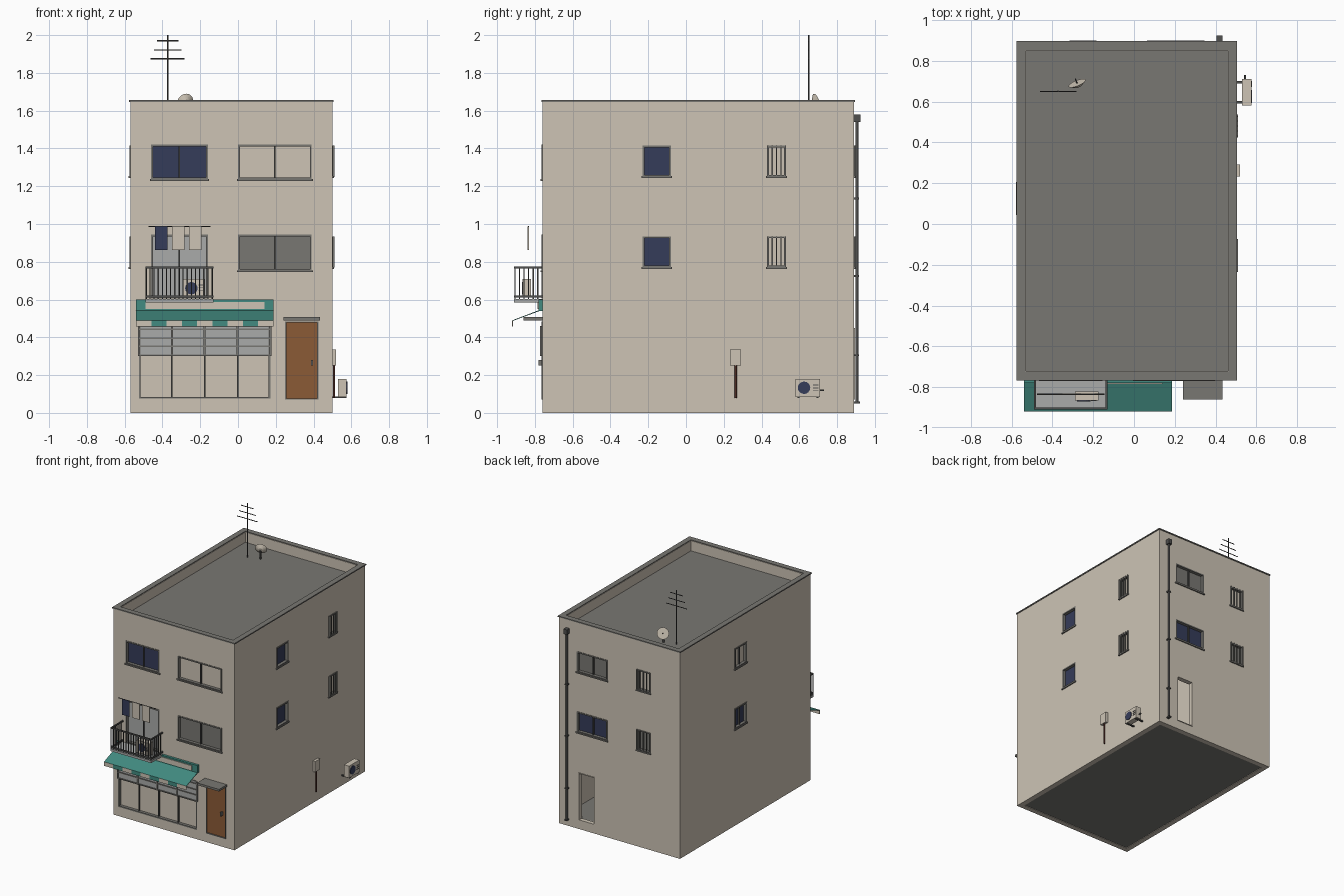
import bpy, bmesh, math
from mathutils import Matrix, Vector

cube = bpy.data.objects.get("Cube")
if cube:
    bpy.data.objects.remove(cube, do_unlink=True)


def material(name, *rgb):
    m = bpy.data.materials.new(name)
    m.use_nodes = True
    m.diffuse_color = (*rgb, 1)
    m.node_tree.nodes["Principled BSDF"].inputs["Base Color"].default_value = (*rgb, 1)
    return m


CREAM = material("cream plaster", .61, .55, .46)
GRAY = material("concrete gray", .19, .185, .17)
METAL = material("dark metal", .08, .08, .078)
BLUE = material("navy", .036, .045, .10)
TEAL = material("teal canvas", .055, .26, .22)
BROWN = material("brown wood", .26, .105, .037)
PALE = material("pale gray", .40, .41, .40)
RUST = material("rust brown", .08, .025, .018)
X0, X1, Y0, Y1, TOP, WALL = -.57, .5, -.76, .89, 1.65, .04


def finish(name, bm, *mats):
    mesh = bpy.data.meshes.new(name)
    bm.to_mesh(mesh)
    bm.free()
    for m in mats:
        mesh.materials.append(m)
    ob = bpy.data.objects.new(name, mesh)
    bpy.context.collection.objects.link(ob)
    return ob


def boxes(name, mat, *extents):
    """One object from boxes given as x0, x1, y0, y1, z0, z1."""
    bm = bmesh.new()
    for a, b, c, d, e, f in extents:
        mid = Matrix.Translation(((a + b) / 2, (c + d) / 2, (e + f) / 2))
        bmesh.ops.create_cube(bm, size=1, matrix=mid @ Matrix.Diagonal((b - a, d - c, f - e, 1)))
    return finish(name, bm, mat)


def rod(name, mat, start, end, r, r2=None, sides=12):
    start, end = Vector(start), Vector(end)
    axis = end - start
    turn = axis.to_track_quat('Z', 'Y').to_matrix().to_4x4()
    bm = bmesh.new()
    bmesh.ops.create_cone(bm, cap_ends=True, segments=sides, radius1=r,
                          radius2=r if r2 is None else r2, depth=axis.length,
                          matrix=Matrix.Translation((start + end) / 2) @ turn)
    return finish(name, bm, mat)


def on(side, u0, u1, d0, d1, z0, z1):
    """Extents of a box on a wall: u along the wall, d outward from it."""
    if side == "front":
        return u0, u1, Y0 - d1, Y0 - d0, z0, z1
    if side == "back":
        return u0, u1, Y1 + d0, Y1 + d1, z0, z1
    if side == "right":
        return X1 + d0, X1 + d1, u0, u1, z0, z1
    return X0 - d1, X0 - d0, u0, u1, z0, z1


openings = []


def frame(name, side, u0, u1, z0, z1, t=.01, mat=GRAY):
    boxes(name, mat, *[on(side, a, b, -.03, .004, c, d) for a, b, c, d in (
        (u0, u0 + t, z0, z1), (u1 - t, u1, z0, z1),
        (u0 + t, u1 - t, z0, z0 + t), (u0 + t, u1 - t, z1 - t, z1))])
    openings.append(on(side, u0, u1, -.08, .05, z0, z1))


def window(name, side, u0, u1, z0, z1, pane, mullions=1, barred=False, sill=True):
    frame(name + "_frame", side, u0, u1, z0, z1)
    boxes(name + "_pane", pane, on(side, u0, u1, -.026, -.02, z0, z1))
    step = (u1 - u0) / (mullions + 1)
    if mullions:
        boxes(name + "_mullions", METAL, *[
            on(side, u0 + step * i - .004, u0 + step * i + .004, -.02, -.008, z0, z1)
            for i in range(1, mullions + 1)])
    if sill:
        boxes(name + "_sill", GRAY, on(side, u0 - .006, u1 + .006, 0, .009, z0 - .007, z0 + .003))
    if barred:
        gap = (u1 - u0 - .006) / 4
        boxes(name + "_bars", GRAY, *[
            on(side, u0 + gap * i, u0 + gap * i + .006, .004, .01, z0, z1) for i in range(5)])


# Windows on all four walls
window("front_upper_left_window", "front", -.46, -.16, 1.235, 1.42, BLUE)
window("front_upper_right_window", "front", 0, .39, 1.235, 1.42, CREAM)
window("front_middle_right_window", "front", 0, .39, .752, .945, GRAY)
window("balcony_door", "front", -.46, -.16, .605, .945, PALE, sill=False)
window("shop_front", "front", -.525, .172, .075, .465, CREAM, mullions=3, sill=False)
for floor, z, back_pane, bar_pane, left_pane in (("upper", 1.25, GRAY, CREAM, CREAM),
                                                 ("lower", .77, BLUE, GRAY, BLUE)):
    top = z + .165
    window(floor + "_side_window", "right", -.23, -.08, z, top, BLUE, mullions=0)
    window(floor + "_side_barred_window", "right", .43, .53, z, top, CREAM, 0, True)
    window(floor + "_other_side_window", "left", .05, .2, z, top, left_pane)
    window(floor + "_back_window", "back", .07, .34, z, top, back_pane)
    window(floor + "_back_barred_window", "back", -.31, -.19, z, top, bar_pane, 0, True)

# Doors
frame("front_door_frame", "front", .25, .425, .07, .485, .006)
boxes("front_door", BROWN, on("front", .256, .419, -.025, -.005, .075, .48))
boxes("front_door_handle", GRAY, on("front", .386, .396, -.005, .02, .25, .28))
boxes("front_door_canopy", GRAY, on("front", .24, .435, 0, .1, .49, .507))
frame("back_door_frame", "back", .18, .325, .07, .45, .005, CREAM)

# Hollow walls with the openings cut through
walls = boxes("walls", CREAM, (X0, X1, Y0, Y1, 0, TOP))
void = boxes("void_cutter", CREAM, (X0 + WALL, X1 - WALL, Y0 + WALL, Y1 - WALL, -.1, TOP + .1))
holes = boxes("opening_cutter", CREAM, *openings)
for cutter in (void, holes):
    mod = walls.modifiers.new("cut", 'BOOLEAN')
    mod.operation, mod.solver, mod.object = 'DIFFERENCE', 'EXACT', cutter
bpy.context.view_layer.update()
cut = bpy.data.meshes.new_from_object(walls.evaluated_get(bpy.context.evaluated_depsgraph_get()))
walls.modifiers.clear()
walls.data = cut
for cutter in (void, holes):
    bpy.data.objects.remove(cutter, do_unlink=True)

# Slabs and parapet cap
inner = (X0 + WALL, X1 - WALL, Y0 + WALL, Y1 - WALL)
boxes("ground_floor", GRAY, (*inner, .004, .07))
boxes("roof_slab", GRAY, (*inner, 1.54, 1.57))
e, i = .006, .037
boxes("parapet_cap", GRAY,
      (X0 - e, X1 + e, Y0 - e, Y0 + i, TOP - .003, TOP + .006),
      (X0 - e, X1 + e, Y1 - i, Y1 + e, TOP - .003, TOP + .006),
      (X0 - e, X0 + i, Y0 + i, Y1 - i, TOP - .003, TOP + .006),
      (X1 - i, X1 + e, Y0 + i, Y1 - i, TOP - .003, TOP + .006))

# Rolled shutter over the shop front
boxes("shop_shutter", PALE, on("front", -.53, .178, -.015, .004, .305, .46))
boxes("shutter_rails", GRAY, *[on("front", -.53, .178, .004, .01, z, z + .008)
                               for z in (.302, .35, .392, .44)])
boxes("shutter_posts", GRAY, *[on("front", x - .005, x + .005, .004, .012, .302, .46)
                               for x in (-.525, -.35, -.177, -.003, .173)])

# Sign box, sloping awning and striped valance
boxes("sign_box", TEAL, on("front", -.54, .187, 0, .02, .54, .6))
boxes("sign_panel", CREAM, on("front", -.49, .14, .02, .025, .55, .588))
bm = bmesh.new()
rows = [[bm.verts.new((-.54 + .727 * k / 9, y, z)) for k in range(10)]
        for y, z in ((-.775, .545), (-.92, .49), (-.92, .458))]
for r in range(2):
    for k in range(9):
        f = bm.faces.new((rows[r][k], rows[r + 1][k], rows[r + 1][k + 1], rows[r][k + 1]))
        f.material_index = int(r == 1 and k % 2 == 0)
awning = finish("awning", bm, TEAL, CREAM)
awning.modifiers.new("thickness", 'SOLIDIFY').thickness = .005

# Balcony
BX0, BX1, BY = -.49, -.13, -.91
boxes("balcony_floor", PALE, (BX0, BX1, BY, Y0, .585, .603))
boxes("balcony_rails", METAL, *[b for z in (.612, .765) for b in (
    (BX0, BX1, BY, BY + .01, z, z + .01),
    (BX0, BX0 + .01, BY + .01, Y0, z, z + .01), (BX1 - .01, BX1, BY + .01, Y0, z, z + .01))])
bars = [(BX0 + .002 + .0219 * k, BY + .005) for k in range(17)]
bars += [(x, BY + .005 + .024 * k) for k in range(1, 6) for x in (BX0 + .005, BX1 - .005)]
boxes("balcony_balusters", METAL, *[(x - .003, x + .003, y - .003, y + .003, .6, .767)
                                    for x, y in bars])

# Washing line
rod("washing_pole", METAL, (-.475, -.835, .987), (-.145, -.835, .987), .003)
for k, mat in enumerate((BLUE, CREAM, CREAM)):
    x = -.44 + .09 * k
    boxes("towel_%d" % (k + 1), mat, (x, x + .066, -.838, -.832, .862, .988))

# Air conditioners
boxes("balcony_cooler", CREAM, (-.29, -.175, -.865, -.82, .61, .71))
rod("balcony_cooler_fan", BLUE, (-.247, -.862, .66), (-.247, -.869, .66), .033, sides=16)
boxes("side_cooler", CREAM, (.53, .575, .58, .71, .085, .18))
rod("side_cooler_fan", BLUE, (.572, .625, .133), (.579, .625, .133), .033, sides=16)
boxes("cooler_vents", METAL, *[(.575, .578, .672, .702, z, z + .004) for z in (.115, .13, .145)],
      *[(-.21, -.183, -.868, -.865, z, z + .004) for z in (.645, .66, .675)])
boxes("side_cooler_brackets", METAL, *[(.5, .575, y, y + .012, .078, .086) for y in (.59, .69)])
rod("side_cooler_pipe", METAL, (.545, .71, .12), (.545, .73, .12), .005)

# Meter box with its conduit
boxes("meter_box", CREAM, (.5, .52, .232, .292, .25, .335))
rod("meter_conduit", RUST, (.508, .263, .08), (.508, .263, .25), .006)

# Drainpipe
rod("drainpipe", METAL, (.42, .905, .055), (.42, .905, 1.55), .008)
boxes("drain_hopper", METAL, (.405, .435, .89, .924, 1.54, 1.58))
boxes("drain_brackets", METAL, (.41, .43, .89, .922, .05, .06),
      *[(.409, .431, .89, .915, z, z + .01) for z in (.3, .72, 1.13)])

# Roof antenna and dish
rod("antenna_mast", METAL, (-.372, .65, 1.57), (-.372, .65, 2), .004)
for k, (half, z) in enumerate(((.056, 1.97), (.073, 1.922), (.09, 1.875))):
    rod("antenna_arm_%d" % (k + 1), METAL, (-.372 - half, .65, z), (-.372 + half, .65, z), .003)
aim = Vector((-.36, .88, .3)).normalized()
hub = Vector((-.277, .685, 1.645))
rod("dish", CREAM, hub - aim * .012, hub + aim * .006, .018, .045, 20)
rod("dish_post", METAL, (-.275, .677, 1.57), (-.275, .677, 1.645), .006)
rod("dish_arm", METAL, hub, hub + aim * .03, .003)
